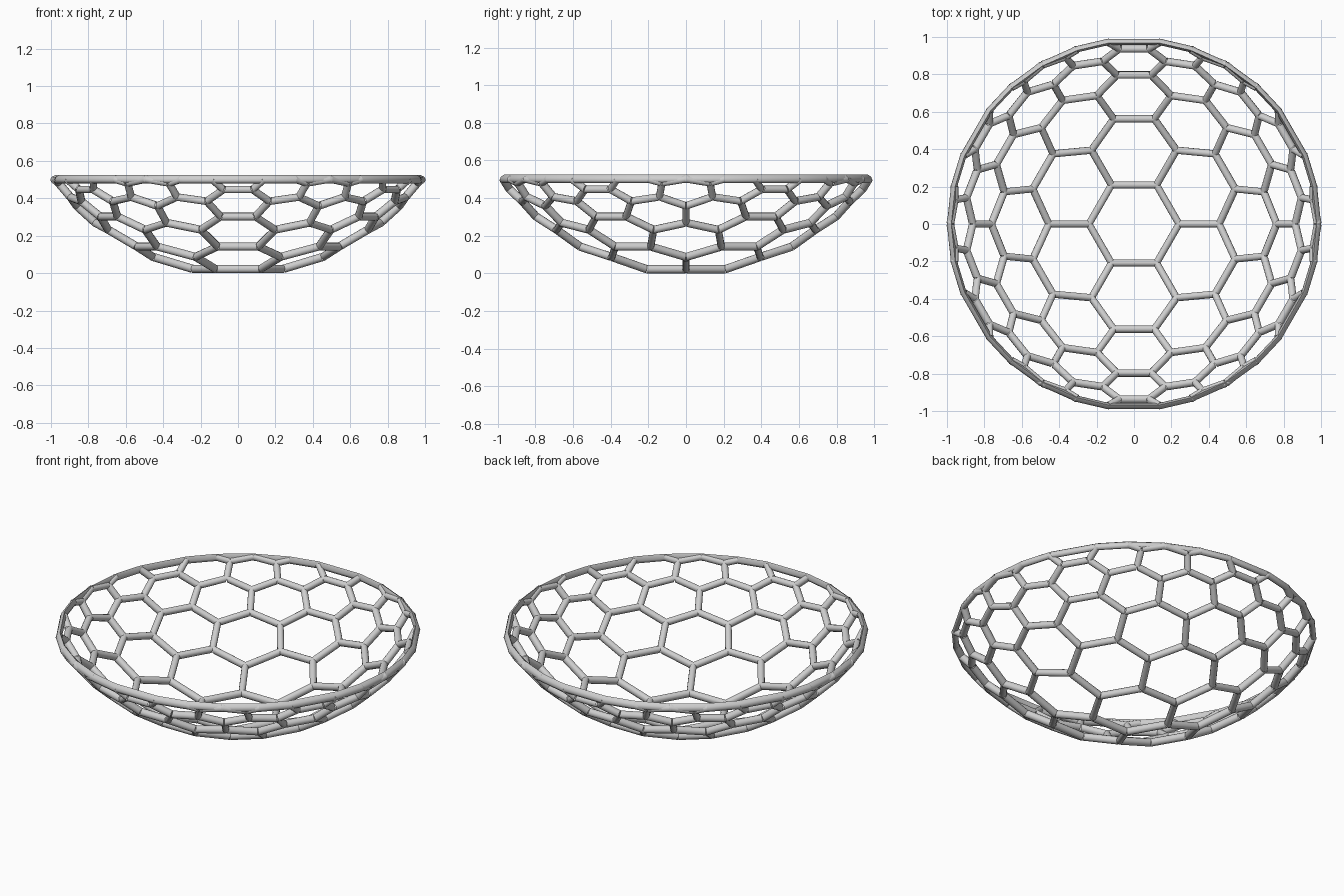
import bpy, bmesh, math
from mathutils import Vector

cube = bpy.data.objects.get("Cube")
if cube:
    bpy.data.objects.remove(cube, do_unlink=True)

RADIUS = 1.21        # sphere the bowl is cut from
CENTRE_Z = 1.208
SIDE = 0.2032        # hexagon side on the flat pattern
LIMIT = 6.99         # pattern radius, in hexagon sides
RIM_R, RIM_Z = 0.982, 0.502
HALF_WIDTH, HALF_DEPTH = 0.019, 0.022
SECTION = 12

metal = bpy.data.materials.new("light grey metal")
metal.use_nodes = True
grey = (0.62, 0.62, 0.62, 1)
metal.diffuse_color = grey
metal.node_tree.nodes["Principled BSDF"].inputs["Base Color"].default_value = grey


def finish(name, bm):
    bmesh.ops.recalc_face_normals(bm, faces=bm.faces)
    mesh = bpy.data.meshes.new(name)
    bm.to_mesh(mesh)
    bm.free()
    mesh.materials.append(metal)
    obj = bpy.data.objects.new(name, mesh)
    bpy.context.collection.objects.link(obj)
    bpy.ops.object.select_all(action='DESELECT')
    obj.select_set(True)
    bpy.context.view_layer.objects.active = obj
    bpy.ops.object.shade_smooth_by_angle(angle=math.radians(75))


def on_sphere(p):
    """Project a flat pattern point onto the bowl from the sphere centre."""
    d = Vector((p.x * SIDE, p.y * SIDE, -1)).normalized()
    return d * RADIUS + Vector((0, 0, CENTRE_Z))


def clip(a, b):
    """Point on the segment from a (inside) to b (outside) at the limit."""
    lo, hi = 0.0, 1.0
    for _ in range(40):
        mid = (lo + hi) / 2
        if a.lerp(b, mid).length < LIMIT:
            lo = mid
        else:
            hi = mid
    return a.lerp(b, lo)


# Unique edges of the hexagon pattern
edges = {}
for i in range(-6, 7):
    for j in range(-10, 11):
        c = Vector((1.5 * i, math.sqrt(3) * (j + i / 2)))
        corners = [c + Vector((math.cos(k * math.pi / 3), math.sin(k * math.pi / 3)))
                   for k in range(6)]
        for k in range(6):
            a, b = corners[k], corners[(k + 1) % 6]
            key = frozenset((round(p.x * 10), round(p.y * 10)) for p in (a, b))
            edges[key] = (a, b)

# Struts, mitred where three meet
bm = bmesh.new()
rim_angles = []


def add_strut(p, q, end_mitre):
    axis = (q - p).normalized()
    out = (p + q) / 2 - Vector((0, 0, CENTRE_Z))
    out = (out - axis * out.dot(axis)).normalized()
    side = axis.cross(out)
    rings = []
    for end, sign in ((p, 1), (q, -end_mitre)):
        ring = []
        for k in range(SECTION):
            t = 2 * math.pi * k / SECTION
            u = HALF_WIDTH * math.cos(t)
            setback = abs(u) / math.sqrt(3)
            ring.append(bm.verts.new(end + side * u + out * HALF_DEPTH * math.sin(t)
                                     + axis * setback * sign))
        rings.append(ring)
    for k in range(SECTION):
        n = (k + 1) % SECTION
        bm.faces.new((rings[0][k], rings[0][n], rings[1][n], rings[1][k]))


for a, b in edges.values():
    if a.length > b.length:
        a, b = b, a
    if a.length >= LIMIT:
        continue
    if b.length < LIMIT:
        add_strut(on_sphere(a), on_sphere(b), 1)
    else:
        hit = clip(a, b)
        angle = math.atan2(hit.y, hit.x) % (2 * math.pi)
        end = Vector((RIM_R * math.cos(angle), RIM_R * math.sin(angle), RIM_Z))
        add_strut(on_sphere(a), end, 0)
        if all(abs(math.remainder(angle - r, 2 * math.pi)) > 0.03 for r in rim_angles):
            rim_angles.append(angle)
finish("lattice_struts", bm)

# Rim, a rounded band with a corner at every strut end
profile = [(0.977, 0.525), (0.994, 0.513), (1.0, 0.495), (0.991, 0.48),
           (0.974, 0.483), (0.966, 0.5)]
bm = bmesh.new()
rings = [[bm.verts.new((r * math.cos(t), r * math.sin(t), z)) for r, z in profile]
         for t in sorted(rim_angles)]
for m, ring in enumerate(rings):
    following = rings[(m + 1) % len(rings)]
    for k in range(len(profile)):
        n = (k + 1) % len(profile)
        bm.faces.new((ring[k], following[k], following[n], ring[n]))
finish("rim", bm)
